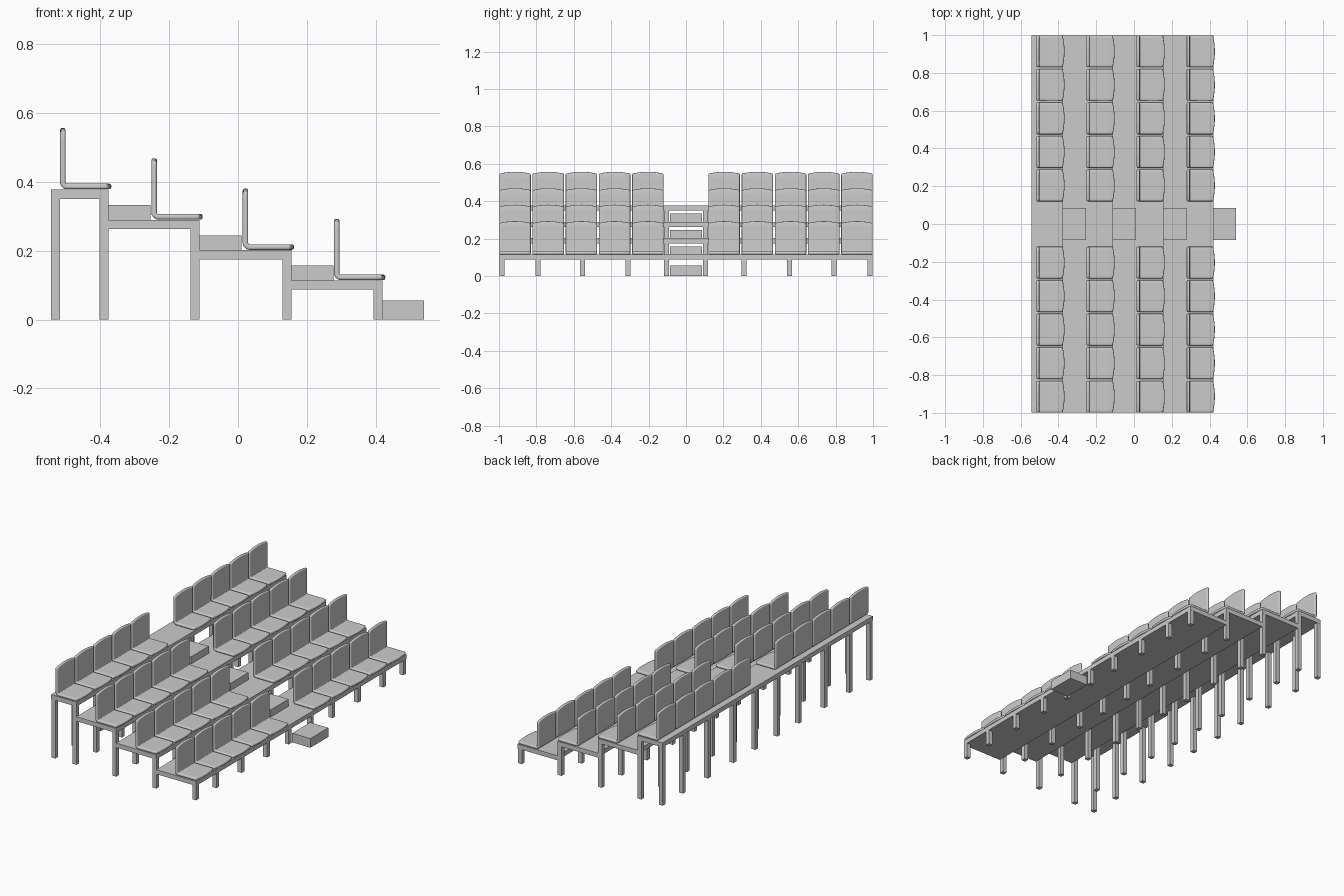
import bpy, bmesh
from math import sin, cos, pi, radians

if "Cube" in bpy.data.objects:
    bpy.data.objects.remove(bpy.data.objects["Cube"])

TIER_FRONT = [0.42, 0.155, -0.112, -0.376]   # front edge of each tier
TIER_BACK = TIER_FRONT[1:] + [-0.543]
TIER_TOP = [0.114, 0.202, 0.290, 0.378]
SLAB, LEG = 0.027, 0.026
LEG_Y = [0.105, 0.31, 0.553, 0.792, 0.984]


def link(name, mesh):
    ob = bpy.data.objects.new(name, mesh)
    bpy.context.collection.objects.link(ob)
    return ob


def box(name, x0, x1, y0, y1, z0, z1):
    bm = bmesh.new()
    bmesh.ops.create_cube(bm, size=1)
    for v in bm.verts:
        v.co = ((x0 + x1) / 2 + v.co.x * (x1 - x0),
                (y0 + y1) / 2 + v.co.y * (y1 - y0),
                (z0 + z1) / 2 + v.co.z * (z1 - z0))
    me = bpy.data.meshes.new(name)
    bm.to_mesh(me)
    bm.free()
    return link(name, me)


def leg_row(name, x0, z1):
    for y in LEG_Y:
        for s in (-1, 1):
            box(name, x0, x0 + LEG, s * y - LEG / 2, s * y + LEG / 2, 0, z1)


def seat_mesh():
    """L-shaped shell with crowned front and top edges, origin at the lower back."""
    t, r, half, cols = 0.016, 0.012, 0.084, 10
    h = t / 2
    bend = [(h + r - r * sin(a), h + r - r * cos(a)) for a in (i * pi / 10 for i in range(6))]
    bm = bmesh.new()
    rows = []
    for c in range(cols + 1):
        v = 2 * c / cols - 1
        crown = 0.01 * (1 - v * v)
        path = [(0.139 + crown, h), (0.11, h)] + bend + [(h, 0.14), (h, 0.168 + crown)]
        rows.append([bm.verts.new((x, v * half, z)) for x, z in path])
    for a, b in zip(rows, rows[1:]):
        for i in range(len(a) - 1):
            bm.faces.new((a[i], a[i + 1], b[i + 1], b[i]))
    bmesh.ops.recalc_face_normals(bm, faces=bm.faces)
    me = bpy.data.meshes.new("seat_shell")
    bm.to_mesh(me)
    bm.free()
    ob = link("seat_source", me)
    m = ob.modifiers.new("thickness", 'SOLIDIFY')
    m.thickness, m.offset = t, 0
    m = ob.modifiers.new("rounding", 'BEVEL')
    m.width, m.segments = 0.006, 3
    m.limit_method, m.angle_limit = 'ANGLE', radians(50)
    dg = bpy.context.evaluated_depsgraph_get()
    out = bpy.data.meshes.new_from_object(ob.evaluated_get(dg))
    bpy.data.objects.remove(ob)
    return out


# tiers: deck slab, front legs, aisle step on each lower deck
for i, (xf, xb, zt) in enumerate(zip(TIER_FRONT, TIER_BACK, TIER_TOP)):
    box("deck", xb, xf, -0.998, 0.998, zt - SLAB, zt)
    leg_row("front_leg", xf - LEG, zt - SLAB)
    if i < 3:
        box("aisle_step", xb, xb + 0.122, -0.085, 0.085, zt, zt + 0.043)

# rear legs and ground step
leg_row("rear_leg", TIER_BACK[-1], TIER_TOP[-1] - SLAB)
box("ground_step", 0.42, 0.541, -0.085, 0.085, 0, 0.055)

# seats: five either side of the aisle on every tier
shell = seat_mesh()
first = None
for i, zt in enumerate(TIER_TOP):
    for k in range(5):
        for s in (-1, 1):
            ob = link("seat", shell)
            ob.location = (0.279 - 0.2653 * i, s * (0.204 + 0.1775 * k), zt + 0.001)
            first = first or ob
bpy.context.view_layer.objects.active = first
first.select_set(True)
bpy.ops.object.shade_smooth_by_angle(angle=radians(35))
